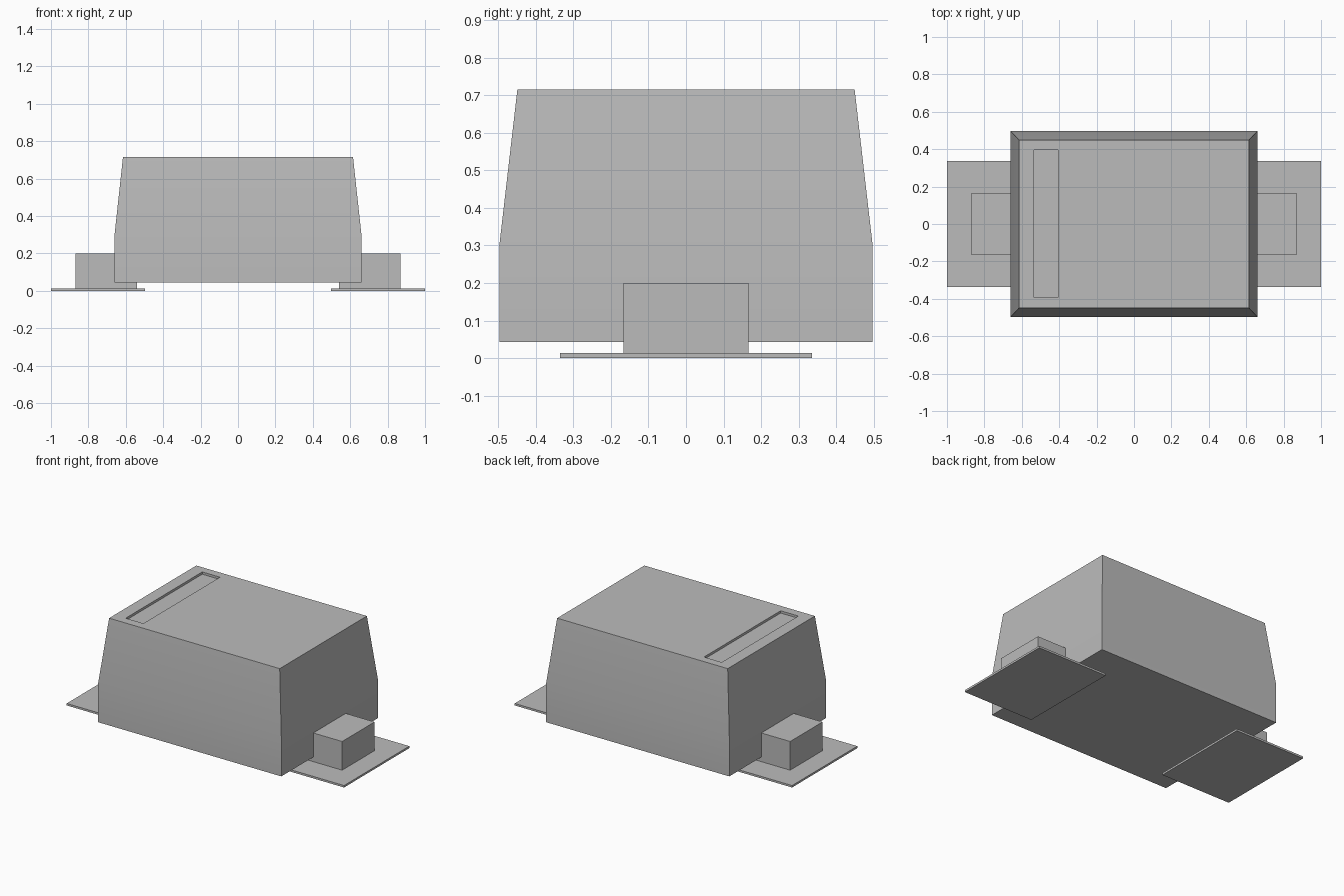
import bpy
import bmesh

default = bpy.data.objects.get("Cube")
if default:
    bpy.data.objects.remove(default, do_unlink=True)

# Single grey material
grey = bpy.data.materials.new("plain grey")
grey.use_nodes = True
colour = (0.5, 0.5, 0.5, 1)
grey.diffuse_color = colour
for node in grey.node_tree.nodes:
    if node.type == "BSDF_PRINCIPLED":
        node.inputs["Base Color"].default_value = colour


def lofted_box(name, sections):
    """Stack rectangles (x0, x1, y0, y1, z) into a closed solid."""
    bm = bmesh.new()
    rings = []
    for x0, x1, y0, y1, z in sections:
        corners = ((x0, y0), (x1, y0), (x1, y1), (x0, y1))
        rings.append([bm.verts.new((x, y, z)) for x, y in corners])
    bm.faces.new(reversed(rings[0]))
    bm.faces.new(rings[-1])
    for low, high in zip(rings, rings[1:]):
        for i in range(4):
            j = (i + 1) % 4
            bm.faces.new((low[i], low[j], high[j], high[i]))
    mesh = bpy.data.meshes.new(name)
    bm.to_mesh(mesh)
    bm.free()
    mesh.materials.append(grey)
    obj = bpy.data.objects.new(name, mesh)
    bpy.context.collection.objects.link(obj)
    return obj


def box(name, x, y, z):
    return lofted_box(name, [(*x, *y, z[0]), (*x, *y, z[1])])


# Main housing: straight base, tapered upper part
housing = lofted_box("housing", [
    (-w, w, -d, d, z)
    for w, d, z in ((0.66, 0.497, 0.043), (0.66, 0.497, 0.3), (0.615, 0.449, 0.715))
])

# Shallow slot near the right end of the top
cutter = box("slot_cutter", (-0.535, -0.407), (-0.393, 0.396), (0.7, 0.8))
cutter.hide_render = True
slot = housing.modifiers.new("slot", "BOOLEAN")
slot.operation = "DIFFERENCE"
slot.solver = "EXACT"
slot.object = cutter
bpy.ops.object.select_all(action="DESELECT")
bpy.context.view_layer.objects.active = housing
housing.select_set(True)
bpy.ops.object.modifier_apply(modifier="slot")
bpy.data.objects.remove(cutter, do_unlink=True)
bpy.ops.object.shade_smooth_by_angle()

# Side blocks resting on thin foot plates
for side, s in (("left", 1), ("right", -1)):
    box(side + "_block", sorted((s * 0.54, s * 0.868)), (-0.167, 0.167), (0.012, 0.2))
    box(side + "_foot_plate", sorted((s * 0.497, s)), (-0.336, 0.336), (0, 0.013))
